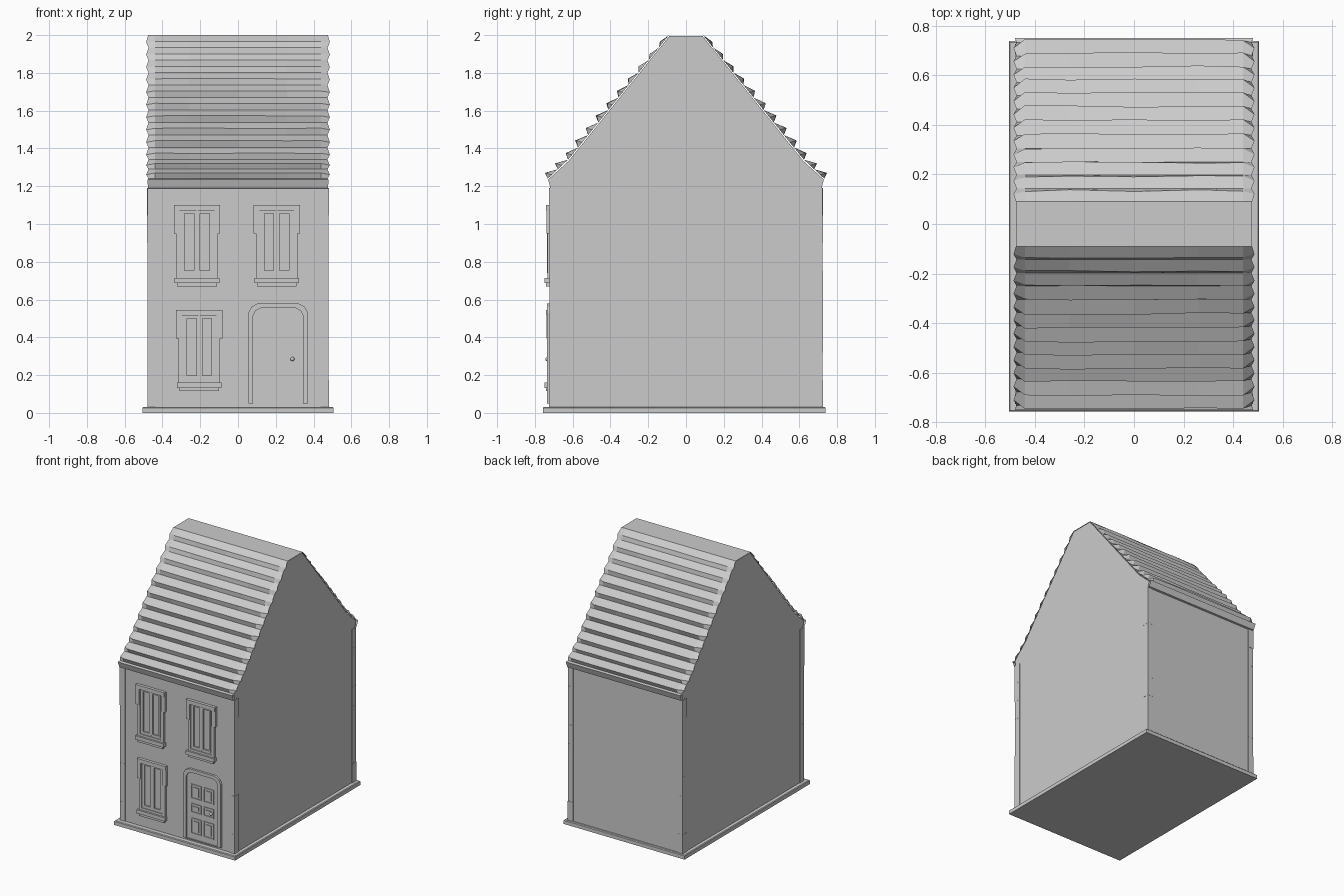
import bpy
import bmesh
import math
import random

random.seed(4)
if "Cube" in bpy.data.objects:
    bpy.data.objects.remove(bpy.data.objects["Cube"], do_unlink=True)

grey = bpy.data.materials.new("plain grey")
grey.use_nodes = True
GREY = (0.6, 0.6, 0.6, 1)
grey.diffuse_color = GREY
grey.node_tree.nodes["Principled BSDF"].inputs["Base Color"].default_value = GREY

WALL_X, WALL_Y = 0.475, 0.72


def finish(name, bm):
    bmesh.ops.recalc_face_normals(bm, faces=bm.faces)
    mesh = bpy.data.meshes.new(name)
    bm.to_mesh(mesh)
    bm.free()
    mesh.materials.append(grey)
    obj = bpy.data.objects.new(name, mesh)
    bpy.context.collection.objects.link(obj)
    return obj


def add_box(bm, x0, x1, y0, y1, z0, z1):
    verts = bmesh.ops.create_cube(bm, size=1)["verts"]
    for v in verts:
        v.co.x = x1 if v.co.x > 0 else x0
        v.co.y = y1 if v.co.y > 0 else y0
        v.co.z = z1 if v.co.z > 0 else z0


def front_box(bm, x0, x1, z0, z1, proud):
    """Box fixed to the front wall, standing out by the given depth."""
    add_box(bm, x0, x1, -WALL_Y - proud, -WALL_Y + 0.01, z0, z1)


def border(bm, x0, x1, z0, z1, w, proud):
    """Four strips around a rectangular opening."""
    front_box(bm, x0, x0 + w, z0, z1, proud)
    front_box(bm, x1 - w, x1, z0, z1, proud)
    front_box(bm, x0 + w, x1 - w, z1 - w, z1, proud)
    front_box(bm, x0 + w, x1 - w, z0, z0 + w, proud)


# Plinth with a worn upper edge
bm = bmesh.new()
add_box(bm, -0.505, 0.505, -0.757, 0.738, 0, 0.032)
bmesh.ops.bevel(bm, geom=[e for e in bm.edges if min(v.co.z for v in e.verts) > 0.01],
                offset=0.005, segments=1, affect='EDGES')
finish("plinth", bm)

# Walls and gables, one extruded profile
bm = bmesh.new()
half = [(WALL_Y, 0.02), (WALL_Y, 1.2), (0.73, 1.235), (0.62, 1.335), (0.088, 1.995)]
outline = half + [(-y, z) for y, z in reversed(half)]
face = bm.faces.new([bm.verts.new((-WALL_X, y, z)) for y, z in outline])
moved = bmesh.ops.extrude_face_region(bm, geom=[face])["geom"]
for v in moved:
    if isinstance(v, bmesh.types.BMVert):
        v.co.x = WALL_X
finish("walls", bm)

# Slightly proud, worn corner strips
bm = bmesh.new()
for sx in (-1, 1):
    for sy in (-1, 1):
        for k in range(8):
            wear = random.uniform(0.003, 0.006)
            xs = sorted((sx * 0.437, sx * (WALL_X + wear)))
            ys = sorted((sy * 0.675, sy * (WALL_Y + wear)))
            add_box(bm, *xs, *ys, 0.03 + k * 0.145, 0.03 + (k + 1) * 0.145)
finish("corner_strips", bm)

# Tiled roof: stepped courses that taper back to the gable at both ends
RIDGE, KINK, EAVE = (0.09, 2.0), (0.62, 1.345), (0.732, 1.24)
COURSES = 12


def slope_point(y):
    a, b = (RIDGE, KINK) if y < KINK[0] else (KINK, EAVE)
    t = (y - a[0]) / (b[0] - a[0])
    return a[1] + (b[1] - a[1]) * t


def roof_row(bm, side, y, z, lift, end):
    row = []
    for x in (-end, -0.44, -0.26, 0, 0.26, 0.44, end):
        out = 0 if abs(x) == end else lift + random.uniform(-0.004, 0.004) * (lift > 0)
        row.append(bm.verts.new((x, side * (y + out), z + 0.25 * out)))
    return row


bm = bmesh.new()
ridges = []
for side in (-1, 1):
    rows = [roof_row(bm, side, *RIDGE, 0, 0.476)]
    step = (EAVE[0] - RIDGE[0]) / COURSES
    for i in range(COURSES):
        y = RIDGE[0] + step * (i + 1)
        lift = 0.014 + 0.02 * min(1, i / 6)
        lip_y = y - step * 0.42
        rows.append(roof_row(bm, side, lip_y, slope_point(lip_y), lift, 0.486))
        rows.append(roof_row(bm, side, y, slope_point(y), 0, 0.474))
    # Eaves lip and soffit
    rows.append(roof_row(bm, side, 0.75, 1.235, 0, 0.48))
    rows.append(roof_row(bm, side, 0.735, 1.19, 0, 0.476))
    rows.append(roof_row(bm, side, 0.70, 1.185, 0, 0.476))
    ridges.append(rows[0])
    for a, b in zip(rows, rows[1:]):
        for j in range(len(a) - 1):
            bm.faces.new((a[j], a[j + 1], b[j + 1], b[j]))
for j in range(len(ridges[0]) - 1):
    a, b = ridges
    bm.faces.new((a[j], a[j + 1], b[j + 1], b[j]))
finish("tiled_roof", bm)


# Windows: moulded surround, eared head, two sashes and a stepped sill
def window(name, cx, z0):
    bm = bmesh.new()
    border(bm, cx - 0.11, cx + 0.11, z0 + 0.04, z0 + 0.43, 0.022, 0.014)
    border(bm, cx - 0.09, cx + 0.09, z0 + 0.06, z0 + 0.41, 0.016, 0.009)
    front_box(bm, cx - 0.12, cx + 0.12, z0 + 0.40, z0 + 0.43, 0.022)
    for s in (-1, 1):
        ear = sorted((cx + s * 0.092, cx + s * 0.122))
        front_box(bm, *ear, z0 + 0.28, z0 + 0.43, 0.018)
        pane = sorted((cx + s * 0.004, cx + s * 0.078))
        border(bm, *pane, z0 + 0.072, z0 + 0.398, 0.012, 0.011)
    front_box(bm, cx - 0.004, cx + 0.004, z0 + 0.07, z0 + 0.40, 0.015)
    front_box(bm, cx - 0.118, cx + 0.118, z0 + 0.018, z0 + 0.045, 0.028)
    front_box(bm, cx - 0.105, cx + 0.105, z0, z0 + 0.02, 0.02)
    finish(name, bm)


window("upper_right_window", -0.217, 0.67)
window("upper_left_window", 0.205, 0.67)
window("lower_window", -0.205, 0.115)


# Door surround and leaf share one chamfered outline
def door_outline(x0, x1, z0, z1, cut):
    return [(x0, z0), (x0, z1 - cut), (x0 + cut * 0.35, z1 - cut * 0.35), (x0 + cut, z1),
            (x1 - cut, z1), (x1 - cut * 0.35, z1 - cut * 0.35), (x1, z1 - cut), (x1, z0)]


bm = bmesh.new()
loops = []
for pts, depth in ((door_outline(0.055, 0.37, 0.05, 0.58, 0.05), -0.01),
                   (door_outline(0.055, 0.37, 0.05, 0.58, 0.05), 0.016),
                   (door_outline(0.08, 0.345, 0.05, 0.555, 0.04), 0.016),
                   (door_outline(0.08, 0.345, 0.05, 0.555, 0.04), 0.004)):
    loops.append([bm.verts.new((x, -WALL_Y - depth, z)) for x, z in pts])
for a, b in zip(loops, loops[1:]):
    for j in range(len(a)):
        k = (j + 1) % len(a)
        bm.faces.new((a[j], a[k], b[k], b[j]))
bm.faces.new(loops[-1])
finish("door_surround", bm)

bm = bmesh.new()
for x0, x1 in ((0.115, 0.2), (0.22, 0.305)):
    for z0, z1 in ((0.09, 0.21), (0.25, 0.32), (0.355, 0.465)):
        border(bm, x0, x1, z0, z1, 0.008, 0.009)
        front_box(bm, x0 + 0.02, x1 - 0.02, z0 + 0.02, z1 - 0.02, 0.009)
finish("door_panels", bm)

bpy.ops.mesh.primitive_uv_sphere_add(segments=12, ring_count=8, radius=0.011,
                                     location=(0.288, -WALL_Y - 0.014, 0.285))
knob = bpy.context.object
knob.name = "door_knob"
knob.data.materials.append(grey)
bpy.ops.object.shade_smooth_by_angle(angle=math.radians(50))
